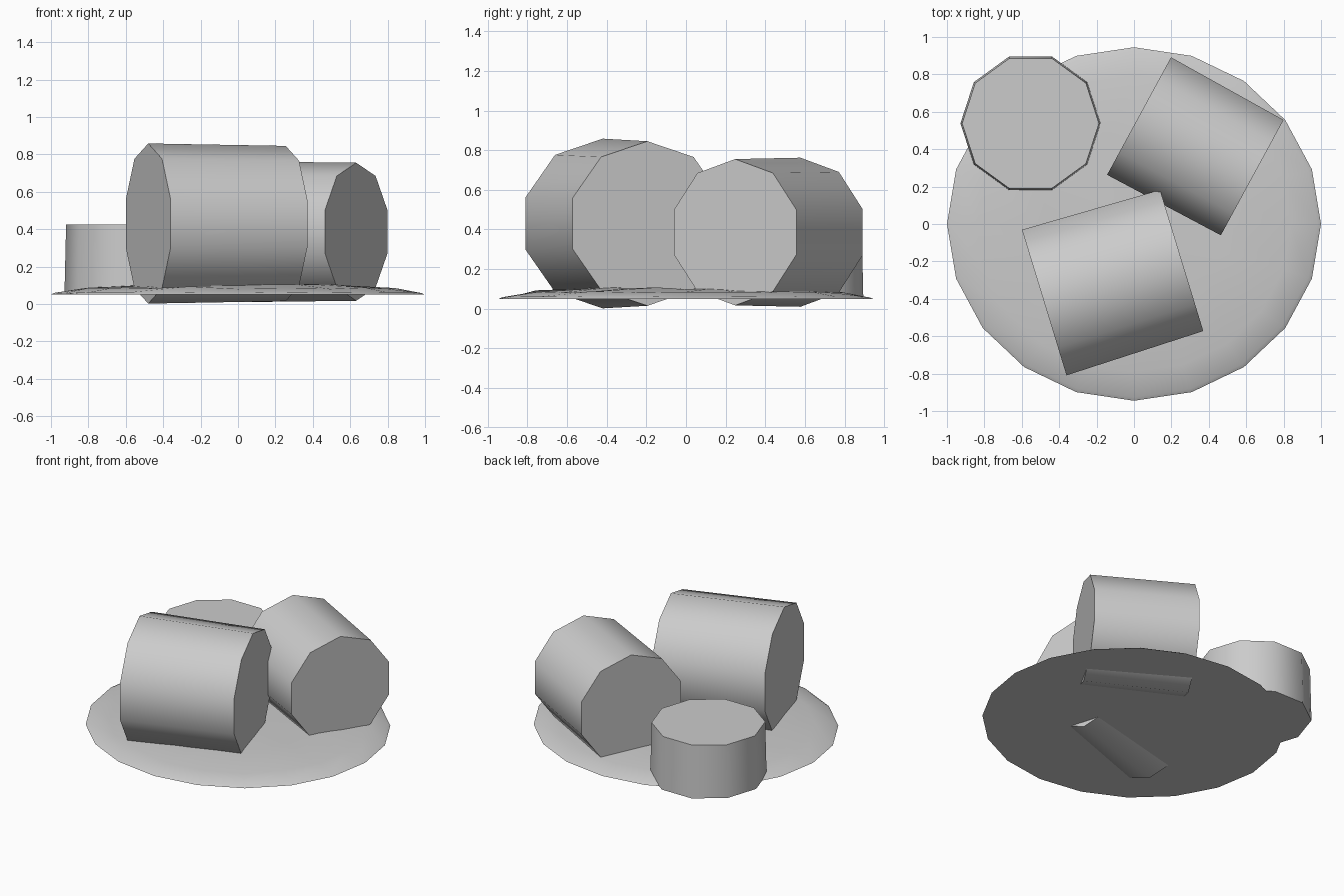
import bpy, bmesh, math, random
from mathutils import Vector, Matrix

cube = bpy.data.objects.get("Cube")
if cube:
    bpy.data.objects.remove(cube, do_unlink=True)
random.seed(4)

grey = bpy.data.materials.new("light grey")
grey.use_nodes = True
colour = (0.6, 0.6, 0.6, 1)
grey.diffuse_color = colour
grey.node_tree.nodes["Principled BSDF"].inputs["Base Color"].default_value = colour


def finish(name, bm, angle):
    """Turn a bmesh into a named object with smooth sides and sharp rims."""
    bmesh.ops.recalc_face_normals(bm, faces=bm.faces)
    mesh = bpy.data.meshes.new(name)
    bm.to_mesh(mesh)
    bm.free()
    mesh.materials.append(grey)
    obj = bpy.data.objects.new(name, mesh)
    bpy.context.collection.objects.link(obj)
    bpy.ops.object.select_all(action='DESELECT')
    obj.select_set(True)
    bpy.context.view_layer.objects.active = obj
    bpy.ops.object.shade_smooth_by_angle(angle=math.radians(angle))
    return obj


def log(name, start, end, r_start, r_end):
    """Ten-sided, slightly tapered log between two end centres."""
    start, end = Vector(start), Vector(end)
    axis = end - start
    bm = bmesh.new()
    bmesh.ops.create_cone(bm, cap_ends=True, segments=10, radius1=r_start,
                          radius2=r_end, depth=axis.length)
    # local x becomes world up on lying logs, so one corner points upward
    w = axis.normalized()
    u = Vector((1, 0, 0)) if abs(w.z) > 0.9 else Vector((0, 0, 1))
    u = (u - w * u.dot(w)).normalized()
    v = w.cross(u)
    turn = Matrix((u, v, w)).transposed().to_4x4()
    first = min(bm.verts, key=lambda p: abs(p.co.y) - p.co.x).co
    align = Matrix.Rotation(-math.atan2(first.y, first.x), 4, 'Z')
    bm.transform(Matrix.Translation((start + end) / 2) @ turn @ align)
    return finish(name, bm, 60)


# Three logs: two lying down and sunk into the mound, one standing
log("front_log", (-0.48, -0.42, 0.43), (0.255, -0.195, 0.43), 0.428, 0.415)
log("back_log", (0.027, 0.577, 0.386), (0.632, 0.248, 0.386), 0.376, 0.369)
log("standing_log", (-0.553, 0.538, 0.05), (-0.553, 0.538, 0.425), 0.375, 0.366)

# Low uneven mound of ground with a flat underside
bm = bmesh.new()
SIDES = 20
rings = []
for radius, height, bump in ((1, 0.05, 0), (0.98, 0.06, 0.004),
                             (0.84, 0.085, 0.008), (0.5, 0.1, 0.008)):
    ring = []
    for i in range(SIDES):
        a = math.tau * i / SIDES
        ring.append(bm.verts.new((radius * math.cos(a),
                                  0.945 * radius * math.sin(a),
                                  height + random.uniform(-bump, bump))))
    rings.append(ring)
bm.faces.new(rings[0])
for low, high in zip(rings, rings[1:]):
    for i in range(SIDES):
        j = (i + 1) % SIDES
        bm.faces.new((low[i], low[j], high[j], high[i]))
peak = bm.verts.new((0, 0, 0.1))
for i in range(SIDES):
    bm.faces.new((rings[-1][i], rings[-1][(i + 1) % SIDES], peak))
finish("ground_mound", bm, 40)
